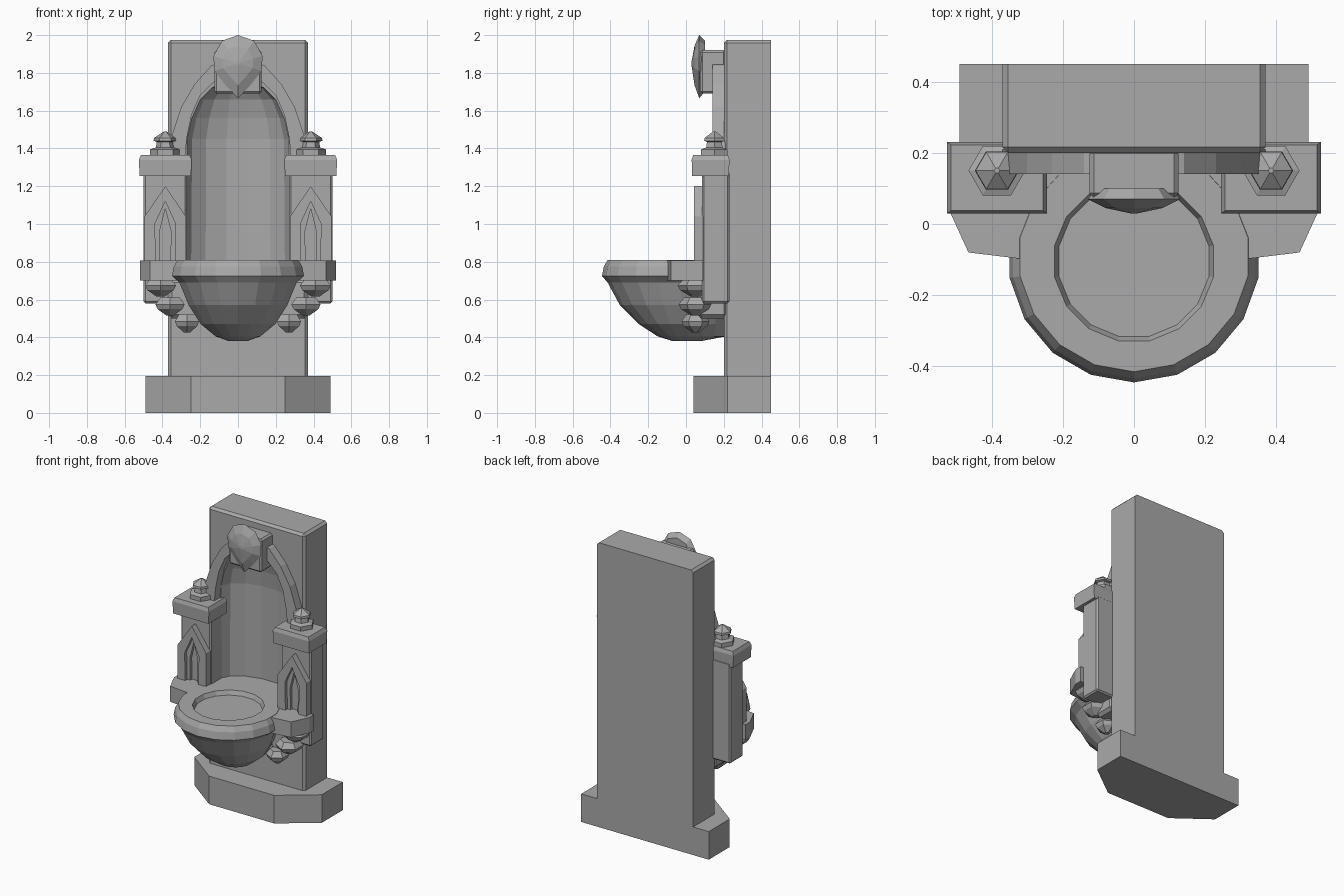
import bpy, bmesh, math
from mathutils import Vector

cube = bpy.data.objects.get("Cube")
if cube:
    bpy.data.objects.remove(cube)

stone = bpy.data.materials.new("grey_stone")
stone.use_nodes = True
GREY = (0.4, 0.4, 0.4, 1)
stone.diffuse_color = GREY
stone.node_tree.nodes["Principled BSDF"].inputs["Base Color"].default_value = GREY


def finish(name, bm):
    bmesh.ops.recalc_face_normals(bm, faces=bm.faces)
    mesh = bpy.data.meshes.new(name)
    bm.to_mesh(mesh)
    bm.free()
    mesh.materials.append(stone)
    ob = bpy.data.objects.new(name, mesh)
    bpy.context.collection.objects.link(ob)
    return ob


def loft(name, rings):
    """Skin a list of equal rings of points and cap both ends."""
    bm = bmesh.new()
    loops = [[bm.verts.new(p) for p in ring] for ring in rings]
    n = len(loops[0])
    for a, b in zip(loops, loops[1:]):
        for i in range(n):
            j = (i + 1) % n
            bm.faces.new((a[i], a[j], b[j], b[i]))
    bm.faces.new(loops[0])
    bm.faces.new(loops[-1])
    return finish(name, bm)


def slab_z(name, outline, z0, z1):
    return loft(name, [[(x, y, z) for x, y in outline] for z in (z0, z1)])


def slab_y(name, outline, y0, y1):
    return loft(name, [[(x, y, z) for x, z in outline] for y in (y0, y1)])


def mirrored(half):
    return half + [(-x, v) for x, v in reversed(half) if x]


def ring(cx, cy, z, rx, front, back, n, turn=0.0):
    pts = []
    for i in range(n):
        a = math.tau * (i + turn) / n
        s = math.sin(a)
        pts.append((cx + rx * math.cos(a), cy + s * (back if s > 0 else front), z))
    return pts


def box(name, x, y, z, bevel=0.0, keep=lambda e: True):
    bm = bmesh.new()
    bmesh.ops.create_cube(bm, size=1)
    lo = Vector((x[0], y[0], z[0]))
    size = Vector((x[1], y[1], z[1])) - lo
    for v in bm.verts:
        v.co = lo + Vector([(c + 0.5) * s for c, s in zip(v.co, size)])
    if bevel:
        bmesh.ops.bevel(bm, geom=[e for e in bm.edges if keep(e)], offset=bevel,
                        segments=1, affect='EDGES')
    return finish(name, bm)


def cut(target, cutter):
    mod = target.modifiers.new("cut", 'BOOLEAN')
    mod.operation = 'DIFFERENCE'
    mod.solver = 'EXACT'
    mod.object = cutter
    cutter.hide_render = True
    cutter.hide_viewport = True
    cutter.display_type = 'WIRE'


def bake(target):
    bpy.context.view_layer.update()
    deps = bpy.context.evaluated_depsgraph_get()
    mesh = bpy.data.meshes.new_from_object(target.evaluated_get(deps))
    target.modifiers.clear()
    target.data = mesh


# Plinth with chamfered front corners
slab_z("plinth", mirrored([(0.25, 0.04), (0.49, 0.22), (0.49, 0.45)]), 0, 0.195)

# Back wall with a domed niche
wall = box("back_wall", (-0.37, 0.37), (0.2, 0.45), (0.1, 1.975), 0.016,
           lambda e: (all(v.co.z > 1.9 for v in e.verts) and any(v.co.y < 0.4 for v in e.verts))
           or (all(v.co.y < 0.3 for v in e.verts) and abs(e.verts[0].co.z - e.verts[1].co.z) > 1))
niche = loft("niche_cutter", [ring(0, 0.2, z, r, r * 0.55, r * 0.55, 14) for z, r in
                              ((0.805, 0.275), (1.45, 0.27), (1.56, 0.245), (1.66, 0.2),
                               (1.72, 0.14), (1.76, 0.05))])
cut(wall, niche)

# Raised arch band between the pillars
outer = [(0.38, 1.36), (0.35, 1.47), (0.3, 1.62), (0.23, 1.74), (0.14, 1.84), (0, 1.88)]
inner = [(0.28, 1.36), (0.27, 1.46), (0.245, 1.58), (0.2, 1.68), (0.13, 1.75), (0, 1.78)]
for s in (1, -1):
    slab_y("arch_band", [(s * x, z) for x, z in outer + inner[::-1]], 0.14, 0.21)

# Keystone and faceted shield
box("keystone", (-0.125, 0.125), (0.075, 0.21), (1.69, 1.92), 0.012)
shield = mirrored([(0, 1.665), (0.07, 1.74), (0.125, 1.81), (0.13, 1.89), (0.085, 1.97), (0, 2.0)])
shield = [p for i, p in enumerate(shield) if p not in shield[:i]]


def scaled(k, y):
    return [(x * k, y, 1.85 + (z - 1.85) * k) for x, z in shield]


loft("shield", [scaled(0.8, 0.1), scaled(1, 0.07), scaled(0.62, 0.045), scaled(0.08, 0.03)])

# Bowl, round in front and running back into the wall
bowl = loft("bowl", [ring(0, cy, z, r, front, back, 18, 0.5) for z, cy, r, front, back in (
    (0.38, -0.02, 0.05, 0.05, 0.1), (0.405, -0.03, 0.12, 0.12, 0.24),
    (0.47, -0.05, 0.2, 0.2, 0.27), (0.57, -0.07, 0.265, 0.28, 0.29),
    (0.69, -0.09, 0.315, 0.325, 0.3), (0.725, -0.09, 0.355, 0.355, 0.3),
    (0.775, -0.09, 0.345, 0.345, 0.3), (0.81, -0.09, 0.325, 0.325, 0.3))])
deck = slab_z("deck", mirrored([(0.3, -0.1), (0.465, -0.08), (0.52, 0.04), (0.52, 0.09),
                                (0.28, 0.09), (0.28, 0.22)]), 0.7, 0.808)
basin = loft("basin_cutter", [ring(0, -0.105, z, r, r, r, 16, 0.5)
                              for z, r in ((0.78, 0.215), (0.83, 0.236))])
cut(bowl, basin)
cut(deck, basin)
for target in (wall, bowl, deck):
    bake(target)
for cutter in (niche, basin):
    bpy.data.objects.remove(cutter)

frame = [(0.11, 0.8), (0.11, 1.04), (0, 1.2)]
lancet = [(0.05, 0.8), (0.055, 1.0), (0, 1.12)]
for side, s in (("left", 1), ("right", -1)):
    x = s * 0.385
    # Pillar, capital and finial
    box(side + "_pillar", (x - 0.115, x + 0.115), (0.085, 0.23), (0.58, 1.28), 0.01)
    hx, hy = 0.14, 0.1
    loft(side + "_capital", [[(x + a * k, 0.13 + b * k, z) for a, b in
                              ((hx, hy), (-hx, hy), (-hx, -hy), (hx, -hy))]
                             for z, k in ((1.255, 0.97), (1.34, 1), (1.365, 0.92))])
    loft(side + "_finial", [ring(x, 0.15, z, r, r, r, 6) for z, r in
                            ((1.36, 0.08), (1.395, 0.08), (1.405, 0.05), (1.435, 0.045),
                             (1.44, 0.062), (1.455, 0.06), (1.49, 0.008))])
    # Pointed window frame with a slimmer inner moulding
    for h in (1, -1):
        slab_y(side + "_window_frame", [(x + h * a, z) for a, z in frame + lancet[::-1]], 0.042, 0.09)
        slab_y(side + "_window_moulding", [(x + h * a, z) for a, z in lancet]
               + [(x + h * a * 0.55, z - 0.04 * (z > 0.9)) for a, z in lancet[::-1]], 0.065, 0.09)
    # Stepped corbels descending towards the bowl
    for cx, top, r in ((0.41, 0.71, 0.09), (0.36, 0.61, 0.085), (0.27, 0.52, 0.07)):
        loft(side + "_corbel", [ring(s * cx, 0.05, z, k * r, k * r, k * r, 6, 0.5) for z, k in
                                ((top, 0.7), (top - 0.035, 1.05), (top - 0.06, 0.9), (top - 0.095, 0.25))])
    box(side + "_bracket", (min(s * 0.2, s * 0.37), max(s * 0.2, s * 0.37)), (0.06, 0.22), (0.5, 0.71), 0.02)
